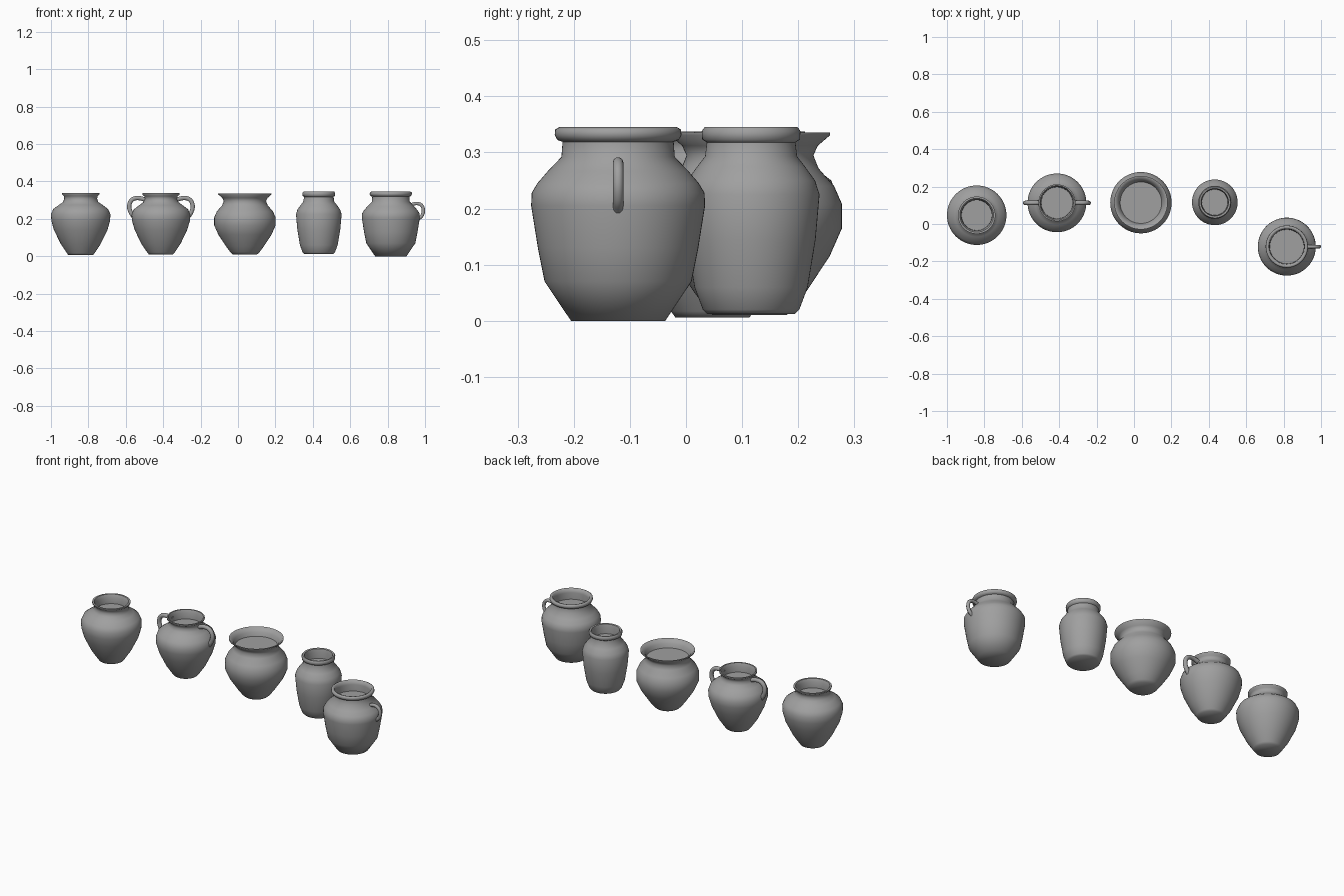
import bpy, bmesh, math

if "Cube" in bpy.data.objects:
    bpy.data.objects.remove(bpy.data.objects["Cube"])

# Dark clay grey
clay = bpy.data.materials.new("clay")
clay.diffuse_color = (.35, .35, .35, 1)
clay.use_nodes = True
clay.node_tree.nodes["Principled BSDF"].inputs["Base Color"].default_value = clay.diffuse_color


def lathe(name, pos, profile, sides=64):
    """Revolve (radius, height) points and cap both ends."""
    bm = bmesh.new()
    rings = []
    for r, z in profile:
        rings.append([bm.verts.new((r * math.cos(2 * math.pi * i / sides),
                                    r * math.sin(2 * math.pi * i / sides), z))
                      for i in range(sides)])
    for a, b in zip(rings, rings[1:]):
        for i in range(sides):
            j = (i + 1) % sides
            bm.faces.new((a[i], a[j], b[j], b[i]))
    bm.faces.new(rings[0][::-1])
    bm.faces.new(rings[-1])
    mesh = bpy.data.meshes.new(name)
    bm.to_mesh(mesh)
    bm.free()
    mesh.materials.append(clay)
    ob = bpy.data.objects.new(name, mesh)
    ob.location = (pos[0], pos[1], 0)
    bpy.context.collection.objects.link(ob)
    bpy.ops.object.select_all(action='DESELECT')
    ob.select_set(True)
    bpy.context.view_layer.objects.active = ob
    bpy.ops.object.shade_smooth_by_angle(angle=math.radians(62))
    return ob


def handle(name, pos, path, radius, side=1):
    """Round tube along a smooth path in the xz plane."""
    cu = bpy.data.curves.new(name, 'CURVE')
    cu.dimensions = '3D'
    cu.bevel_depth = radius
    cu.bevel_resolution = 3
    cu.use_fill_caps = True
    cu.resolution_u = 5
    cu.materials.append(clay)
    sp = cu.splines.new('BEZIER')
    sp.bezier_points.add(len(path) - 1)
    for p, (x, z) in zip(sp.bezier_points, path):
        p.co = (side * x, 0, z)
        p.handle_left_type = p.handle_right_type = 'AUTO'
    ob = bpy.data.objects.new(name, cu)
    ob.location = (pos[0], pos[1], 0)
    bpy.context.collection.objects.link(ob)


# Round jar, far left
lathe("round_jar", (-0.841, 0.047),
      [(.066, .006), (.074, .017), (.106, .065), (.143, .14), (.157, .19), (.159, .225),
       (.147, .252), (.116, .275), (.094, .29), (.088, .307), (.09, .322), (.1, .33),
       (.1, .337), (.09, .337), (.082, .32), (.081, .286)])

# Jar with two handles
two = (-0.412, 0.113)
lathe("two_handled_jar", two,
      [(.065, .01), (.073, .02), (.105, .067), (.14, .14), (.155, .19), (.157, .22),
       (.146, .25), (.116, .273), (.093, .29), (.086, .307), (.089, .321), (.099, .329),
       (.099, .337), (.092, .337), (.085, .32), (.084, .286)])
for label, s in (("left", -1), ("right", 1)):
    handle(label + "_jar_handle", two,
           [(.085, .303), (.12, .311), (.152, .304), (.169, .275), (.164, .24), (.143, .207)],
           .012, s)

# Wide flared jar
lathe("flared_jar", (0.037, 0.114),
      [(.065, .01), (.078, .022), (.101, .053), (.142, .115), (.164, .165), (.164, .208),
       (.15, .24), (.122, .272), (.113, .295), (.121, .312), (.143, .331), (.143, .336),
       (.136, .336), (.118, .315), (.111, .293)])

# Tall slim jar with rolled rim
lathe("slim_jar", (0.432, 0.116),
      [(.078, .012), (.086, .02), (.101, .06), (.115, .145), (.122, .225), (.114, .25),
       (.096, .275), (.082, .293), (.079, .318), (.087, .323), (.088, .338), (.083, .345),
       (.074, .343), (.07, .325), (.069, .29)])

# Wide jar with one handle
mug = (0.817, -0.121)
lathe("one_handled_jar", mug,
      [(.084, 0), (.131, .07), (.143, .13), (.155, .205), (.154, .228), (.144, .245),
       (.125, .267), (.101, .292), (.099, .319), (.108, .322), (.113, .331), (.112, .341),
       (.105, .345), (.096, .342), (.092, .322), (.091, .285)])
handle("jar_side_handle", mug,
       [(.105, .274), (.135, .282), (.16, .276), (.173, .254), (.168, .22), (.145, .197)], .0095)
